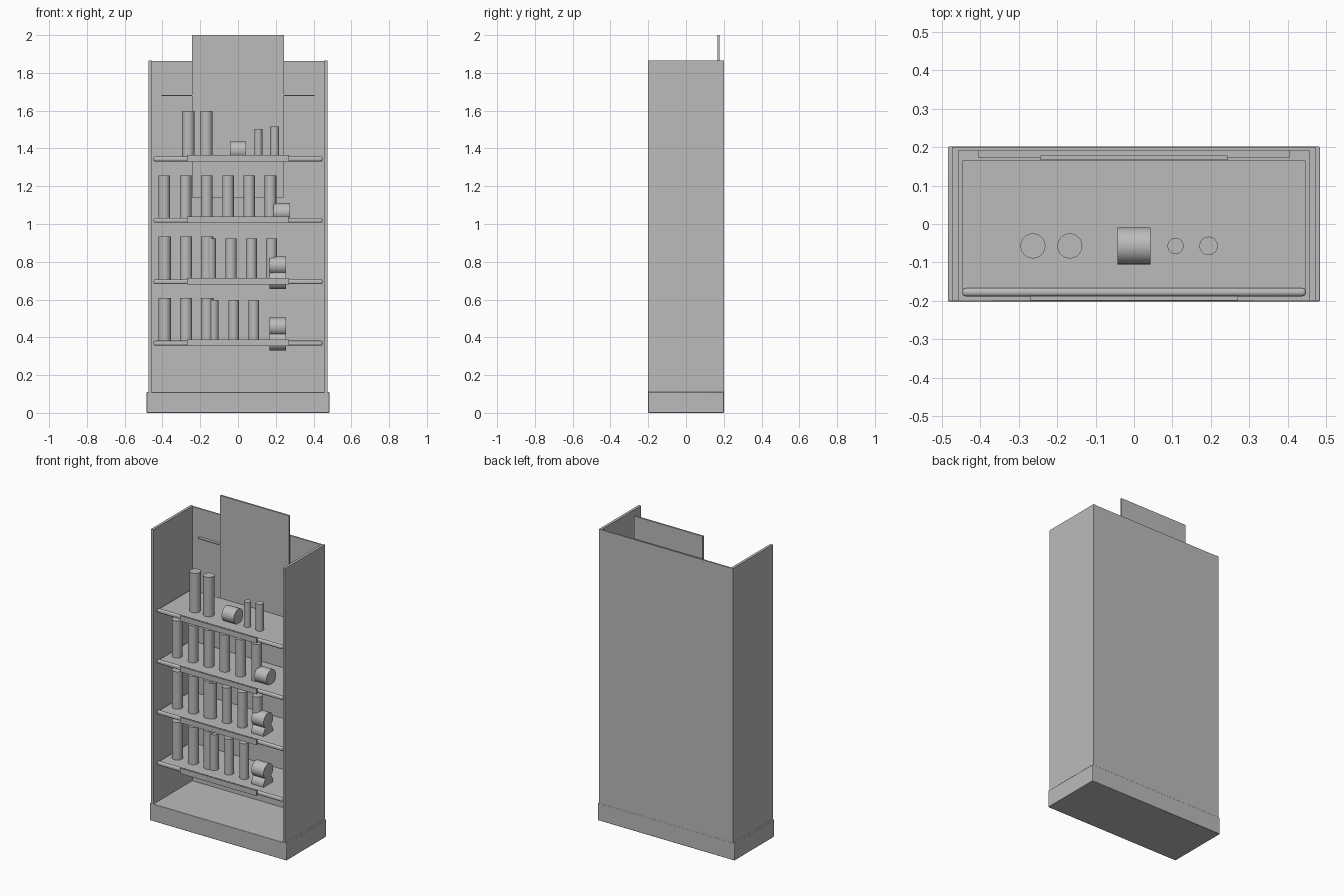
import bpy, math

if "Cube" in bpy.data.objects:
    bpy.data.objects.remove(bpy.data.objects["Cube"])

grey = bpy.data.materials.new("light_grey")
grey.diffuse_color = (0.5, 0.5, 0.5, 1)
grey.use_nodes = True
grey.node_tree.nodes["Principled BSDF"].inputs["Base Color"].default_value = grey.diffuse_color


def box(name, x0, x1, y0, y1, z0, z1, bevel=0.0, segments=2):
    bpy.ops.mesh.primitive_cube_add(
        size=1, location=((x0 + x1) / 2, (y0 + y1) / 2, (z0 + z1) / 2))
    ob = bpy.context.object
    ob.name = name
    ob.scale = (x1 - x0, y1 - y0, z1 - z0)
    bpy.ops.object.transform_apply(location=False, rotation=False, scale=True)
    ob.data.materials.append(grey)
    if bevel:
        m = ob.modifiers.new("rounded_edges", "BEVEL")
        m.width, m.segments = bevel, segments
        bpy.ops.object.shade_smooth_by_angle()
    return ob


def cylinder(name, x, y, z, r, length, sideways=False):
    bpy.ops.mesh.primitive_cylinder_add(
        vertices=32, radius=r, depth=length, location=(x, y, z),
        rotation=(0, math.pi / 2 if sideways else 0, 0))
    ob = bpy.context.object
    ob.name = name
    ob.data.materials.append(grey)
    bpy.ops.object.shade_smooth_by_angle()
    return ob


# Cabinet: plinth, side walls and back
box("plinth", -0.484, 0.484, -0.201, 0.201, 0, 0.11, 0.003)
for side, s in (("left", -1), ("right", 1)):
    a, b = sorted((s * 0.457, s * 0.474))
    box(side + "_wall", a, b, -0.2, 0.2, 0.108, 1.865)
box("back_panel", -0.458, 0.458, 0.191, 0.2, 0.108, 1.863)

# Header board and the thin rail behind it
box("header_board", -0.243, 0.243, 0.167, 0.178, 1.14, 2.0)
box("header_rail", -0.405, 0.405, 0.172, 0.192, 1.677, 1.684)

# Goods: (x positions, radius, top height) of upright items per shelf
tall = (-0.388, -0.275, -0.163)
uprights = [
    [((-0.263, -0.167), 0.0325, 1.597), ((0.108,), 0.021, 1.504),
     ((0.194,), 0.024, 1.517)],
    [([-0.39 + 0.1124 * i for i in range(6)], 0.0305, 1.257)],
    [(tall, 0.0325, 0.934), ((-0.145, -0.037, 0.071, 0.177), 0.029, 0.922)],
    [(tall, 0.0325, 0.609), ((-0.13, -0.023, 0.084), 0.028, 0.598)],
]
# Lying rolls: (x centre, height above shelf)
rolls = [[(0, 0.044)], [(0.232, 0.042)],
         [(0.211, 0.086), (0.211, 0.008)], [(0.211, 0.086), (0.211, 0.008)]]
GOODS_Y = -0.057

for i in range(4):
    top = 1.345 - 0.325 * i
    # Shelf board, rounded front lip and label strip
    box(f"shelf_{i+1}", -0.446, 0.446, -0.175, 0.165, top - 0.013, top)
    box(f"shelf_lip_{i+1}", -0.447, 0.447, -0.188, -0.167,
        top - 0.013, top + 0.012, 0.009, 4)
    box(f"label_strip_{i+1}", -0.27, 0.27, -0.199, -0.187,
        top - 0.015, top + 0.019)
    for xs, r, z in uprights[i]:
        for x in xs:
            cylinder(f"upright_item_{i+1}", x, GOODS_Y, (top + z) / 2, r, z - top)
    for x, h in rolls[i]:
        cylinder(f"roll_{i+1}", x, GOODS_Y, top + h, 0.048, 0.086, True)
